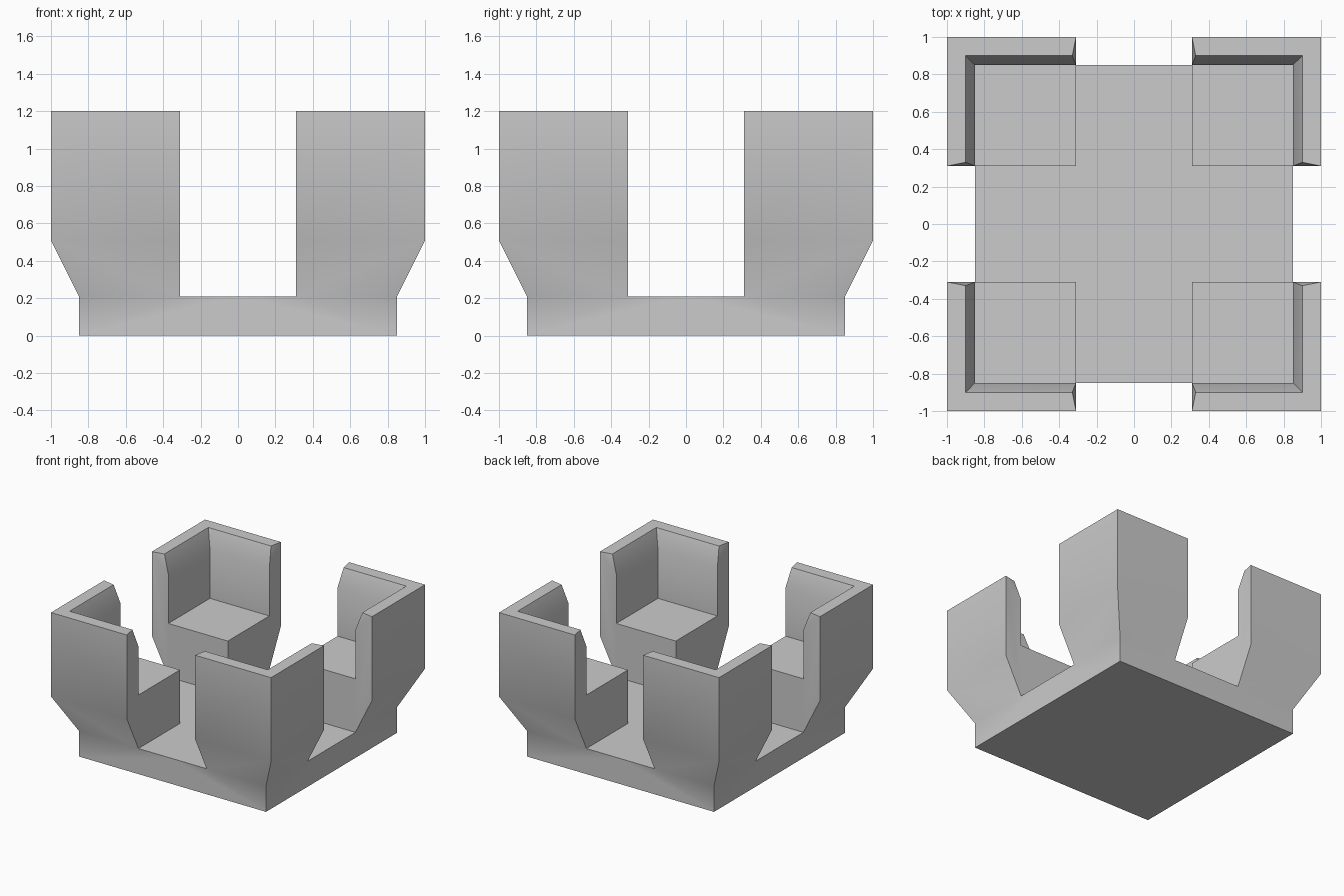
import bpy, bmesh, math

cube = bpy.data.objects.get("Cube")
if cube:
    bpy.data.objects.remove(cube, do_unlink=True)

# Plan distances from the centre
GAP, BASE, OUTER = 0.31, 0.85, 1.0
RIM_END, RIM_IN = 0.33, 0.90
# Heights
DECK, FLARE, POCKET, CHAMFER, TOP = 0.21, 0.51, 0.65, 1.05, 1.2

stone = bpy.data.materials.new("light grey")
stone.use_nodes = True
grey = (0.6, 0.6, 0.6, 1)
stone.diffuse_color = grey
stone.node_tree.nodes["Principled BSDF"].inputs["Base Color"].default_value = grey

bm = bmesh.new()


def face(points, sx, sy, swap=False):
    """Add a face in one quadrant; swap mirrors it across the diagonal."""
    verts = []
    for x, y, z in points:
        if swap:
            x, y = y, x
        verts.append(bm.verts.new((x * sx, y * sy, z)))
    bm.faces.new(verts)


def level(plan, z):
    return [(x, y, z) for x, y in plan]


def quadrant(sx, sy):
    # Underside, cross-shaped deck, pocket floor and rim
    face(level([(0, 0), (BASE, 0), (BASE, BASE), (0, BASE)], 0), sx, sy)
    face(level([(0, 0), (BASE, 0), (BASE, GAP), (GAP, GAP), (GAP, BASE), (0, BASE)], DECK), sx, sy)
    face(level([(GAP, GAP), (BASE, GAP), (BASE, BASE), (GAP, BASE)], POCKET), sx, sy)
    face(level([(GAP, OUTER), (OUTER, OUTER), (OUTER, GAP),
                (RIM_IN, RIM_END), (RIM_IN, RIM_IN), (RIM_END, RIM_IN)], TOP), sx, sy)
    for swap in (False, True):
        # Base side
        face([(0, BASE, 0), (BASE, BASE, 0), (BASE, BASE, DECK),
              (GAP, BASE, DECK), (0, BASE, DECK)], sx, sy, swap)
        # Flared foot and upright outer wall
        face([(GAP, BASE, DECK), (BASE, BASE, DECK),
              (OUTER, OUTER, FLARE), (GAP, OUTER, FLARE)], sx, sy, swap)
        face([(GAP, OUTER, FLARE), (OUTER, OUTER, FLARE),
              (OUTER, OUTER, TOP), (GAP, OUTER, TOP)], sx, sy, swap)
        # Inner wall and its chamfer
        face([(GAP, BASE, POCKET), (BASE, BASE, POCKET),
              (BASE, BASE, CHAMFER), (GAP, BASE, CHAMFER)], sx, sy, swap)
        face([(GAP, BASE, CHAMFER), (BASE, BASE, CHAMFER),
              (RIM_IN, RIM_IN, TOP), (RIM_END, RIM_IN, TOP)], sx, sy, swap)
        # Wall end with the side of the raised block, and its bevelled tip
        face([(GAP, GAP, DECK), (GAP, BASE, DECK), (GAP, OUTER, FLARE), (GAP, OUTER, TOP),
              (GAP, BASE, CHAMFER), (GAP, BASE, POCKET), (GAP, GAP, POCKET)], sx, sy, swap)
        face([(GAP, OUTER, TOP), (RIM_END, RIM_IN, TOP), (GAP, BASE, CHAMFER)], sx, sy, swap)


for sx in (-1, 1):
    for sy in (-1, 1):
        quadrant(sx, sy)

bmesh.ops.remove_doubles(bm, verts=bm.verts, dist=0.0001)
bmesh.ops.recalc_face_normals(bm, faces=bm.faces)

mesh = bpy.data.meshes.new("corner_walled_base")
bm.to_mesh(mesh)
bm.free()
mesh.materials.append(stone)
base = bpy.data.objects.new("corner_walled_base", mesh)
bpy.context.collection.objects.link(base)

# Soft shading across the shallow bends only
for other in bpy.context.selected_objects:
    other.select_set(False)
base.select_set(True)
bpy.context.view_layer.objects.active = base
bpy.ops.object.shade_smooth_by_angle(angle=math.radians(30))
